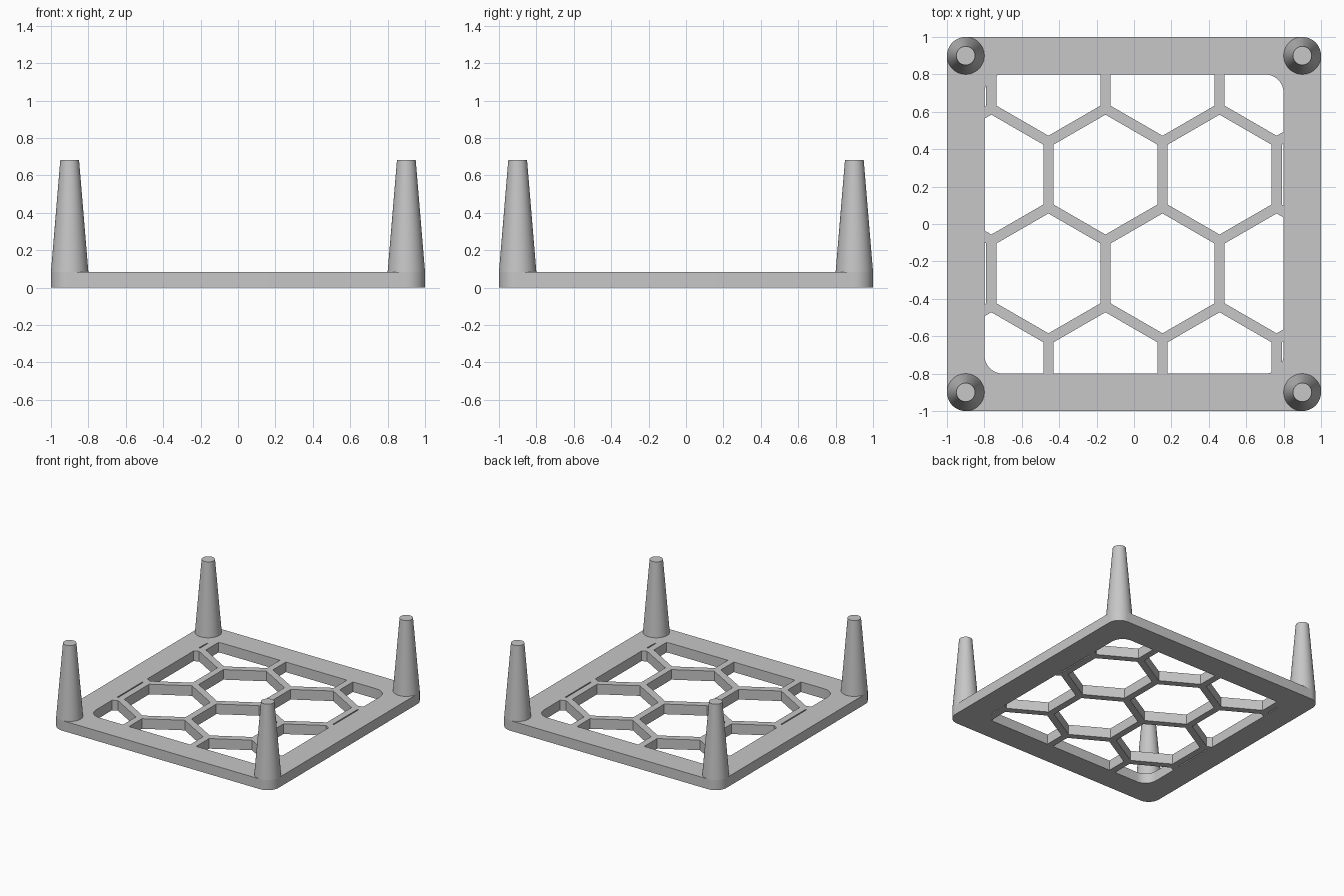
import bpy, bmesh
from math import cos, sin, pi, sqrt

if "Cube" in bpy.data.objects:
    bpy.data.objects.remove(bpy.data.objects["Cube"])

PLATE_H, TOTAL_H = 0.083, 0.683
PITCH, WALL = 0.61, 0.055           # honeycomb spacing and rib width
ROW = PITCH * sqrt(3) / 2

grey = bpy.data.materials.new("plain grey")
grey.use_nodes = True
grey.diffuse_color = (0.57, 0.57, 0.57, 1)
grey.node_tree.nodes["Principled BSDF"].inputs["Base Color"].default_value = (0.57, 0.57, 0.57, 1)


def make_object(name, bm):
    bmesh.ops.recalc_face_normals(bm, faces=bm.faces)
    mesh = bpy.data.meshes.new(name)
    bm.to_mesh(mesh)
    bm.free()
    mesh.materials.append(grey)
    obj = bpy.data.objects.new(name, mesh)
    bpy.context.collection.objects.link(obj)
    return obj


def add_prism(bm, outline, z0, z1):
    face = bm.faces.new([bm.verts.new((x, y, z0)) for x, y in outline])
    ext = bmesh.ops.extrude_face_region(bm, geom=[face], use_keep_orig=True)
    for v in ext["geom"]:
        if isinstance(v, bmesh.types.BMVert):
            v.co.z = z1


def rounded_square(half, radius, steps=12):
    c = half - radius
    points = []
    for k, (sx, sy) in enumerate([(1, 1), (-1, 1), (-1, -1), (1, -1)]):
        for i in range(steps + 1):
            a = (k + i / steps) * pi / 2
            points.append((sx * c + radius * cos(a), sy * c + radius * sin(a)))
    return points


def hexagon(cx, cy):
    r = (PITCH - WALL) / sqrt(3)
    return [(cx + r * cos(a), cy + r * sin(a))
            for a in (pi / 6 + k * pi / 3 for k in range(6))]


def apply_boolean(obj, other, operation):
    mod = obj.modifiers.new(operation.title(), "BOOLEAN")
    mod.operation, mod.object, mod.solver = operation, other, "EXACT"
    bpy.context.view_layer.update()
    result = bpy.data.meshes.new_from_object(
        obj.evaluated_get(bpy.context.evaluated_depsgraph_get()))
    obj.modifiers.clear()
    obj.data = result
    bpy.data.objects.remove(other)


def shade(obj):
    bpy.ops.object.select_all(action="DESELECT")
    obj.select_set(True)
    bpy.context.view_layer.objects.active = obj
    bpy.ops.object.shade_smooth_by_angle(angle=pi / 6)


# Honeycomb cells, trimmed to the rounded opening of the frame
bm = bmesh.new()
for row in range(4):
    shift = PITCH / 4 * (1 if row % 2 else -1)
    for col in range(-2, 3):
        add_prism(bm, hexagon(shift + col * PITCH, (row - 1.5) * ROW), -0.2, 0.3)
cells = make_object("honeycomb_cutter", bm)

bm = bmesh.new()
add_prism(bm, rounded_square(0.8, 0.1), -0.1, 0.2)
opening = make_object("opening_cutter", bm)
apply_boolean(opening, cells, "INTERSECT")

# Base plate with the honeycomb grille cut through it
bm = bmesh.new()
add_prism(bm, rounded_square(1.0, 0.1), 0, PLATE_H)
plate = make_object("honeycomb_base_plate", bm)
apply_boolean(plate, opening, "DIFFERENCE")
shade(plate)

# Tapered corner pegs
for x, side in ((0.9, "left"), (-0.9, "right")):
    for y, end in ((-0.9, "front"), (0.9, "back")):
        bm = bmesh.new()
        bmesh.ops.create_cone(bm, cap_ends=True, segments=48, radius1=0.1,
                              radius2=0.05, depth=TOTAL_H - PLATE_H)
        peg = make_object(f"{end}_{side}_peg", bm)
        peg.location = (x, y, (TOTAL_H + PLATE_H) / 2)
        shade(peg)
